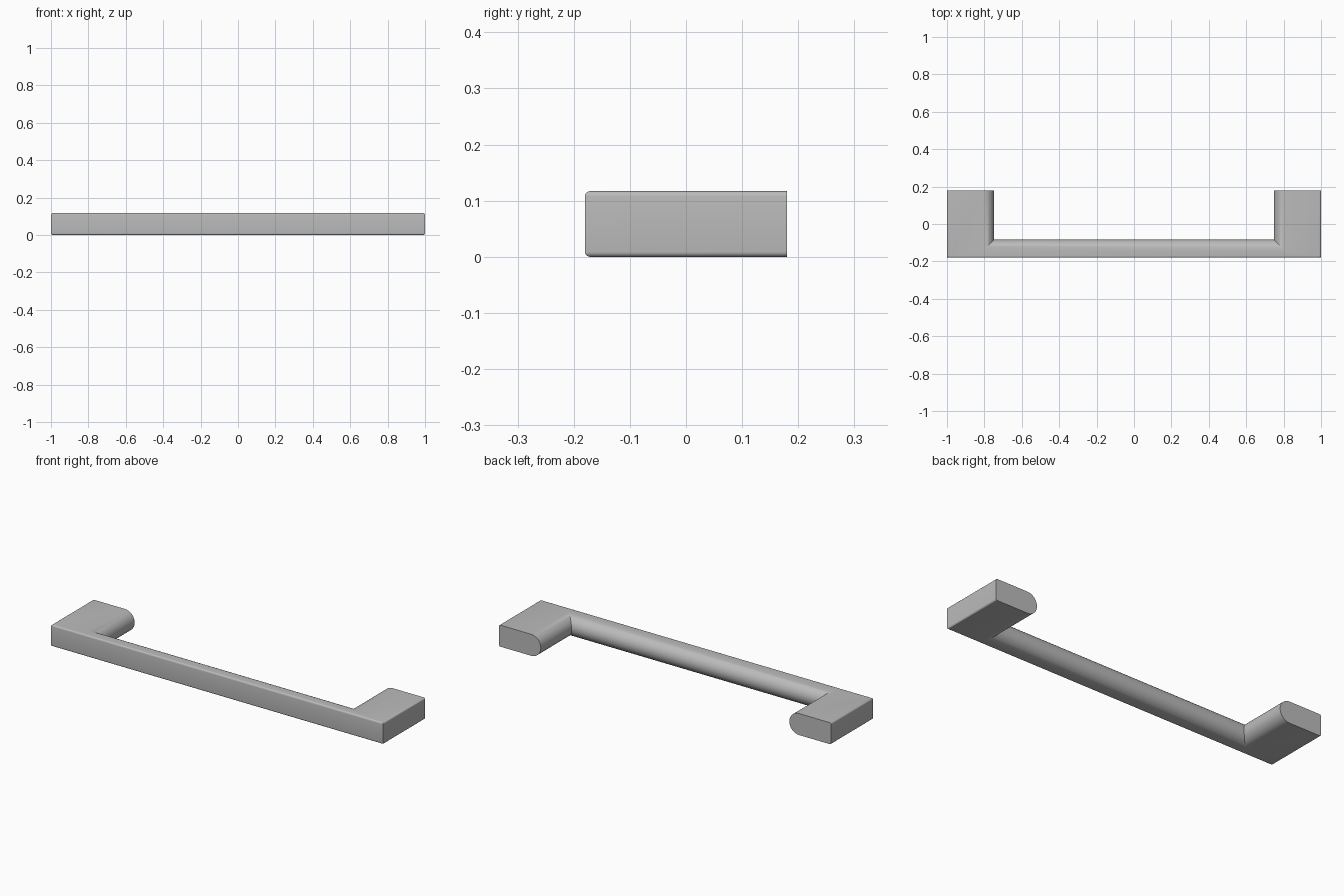
import bpy, bmesh, math

if "Cube" in bpy.data.objects:
    bpy.data.objects.remove(bpy.data.objects["Cube"])

HALF_X, HALF_Y, HEIGHT = 1.0, 0.18, 0.117
LEG_W, BAR_D = 0.252, 0.096      # widths of the legs and of the bar
R, r = HEIGHT / 2, 0.009         # inner half-round and small outer rounding

grey = bpy.data.materials.new("satin grey")
grey.diffuse_color = (0.5, 0.5, 0.5, 1)
grey.use_nodes = True
grey.node_tree.nodes["Principled BSDF"].inputs["Base Color"].default_value = grey.diffuse_color

# Cross-section: (side, distance from that side, z)
section = []
for i in range(25):              # half-round inner side
    a = -math.pi / 2 + math.pi * i / 24
    section.append(("inner", R - R * math.cos(a), R + R * math.sin(a)))
for cz, start in ((HEIGHT - r, math.pi / 2), (r, 0)):   # rounded outer edges
    for i in range(6):
        a = start - math.pi / 2 * i / 5
        section.append(("outer", r - r * math.cos(a), cz + r * math.sin(a)))


def plan_point(side, d):
    """Mitred corner position in plan, for the right-hand side."""
    if side == "inner":
        return HALF_X - LEG_W + d, -HALF_Y + BAR_D - d
    return HALF_X - d, -HALF_Y + d


# Sweep the section: left leg end, left mitre, right mitre, right leg end
bm = bmesh.new()
rings = []
for sign, at_end in ((-1, True), (-1, False), (1, False), (1, True)):
    ring = []
    for side, d, z in section:
        x, y = plan_point(side, d)
        ring.append(bm.verts.new((sign * x, HALF_Y if at_end else y, z)))
    rings.append(ring)
n = len(section)
for a, b in zip(rings, rings[1:]):
    for i in range(n):
        j = (i + 1) % n
        bm.faces.new((a[i], a[j], b[j], b[i]))
# Flat mounting ends
bm.faces.new(rings[0])
bm.faces.new(rings[-1])
bmesh.ops.recalc_face_normals(bm, faces=bm.faces)

mesh = bpy.data.meshes.new("pull_handle")
bm.to_mesh(mesh)
bm.free()
mesh.materials.append(grey)
handle = bpy.data.objects.new("pull_handle", mesh)
bpy.context.collection.objects.link(handle)
bpy.context.view_layer.objects.active = handle
handle.select_set(True)
bpy.ops.object.shade_smooth_by_angle(angle=math.radians(30))
